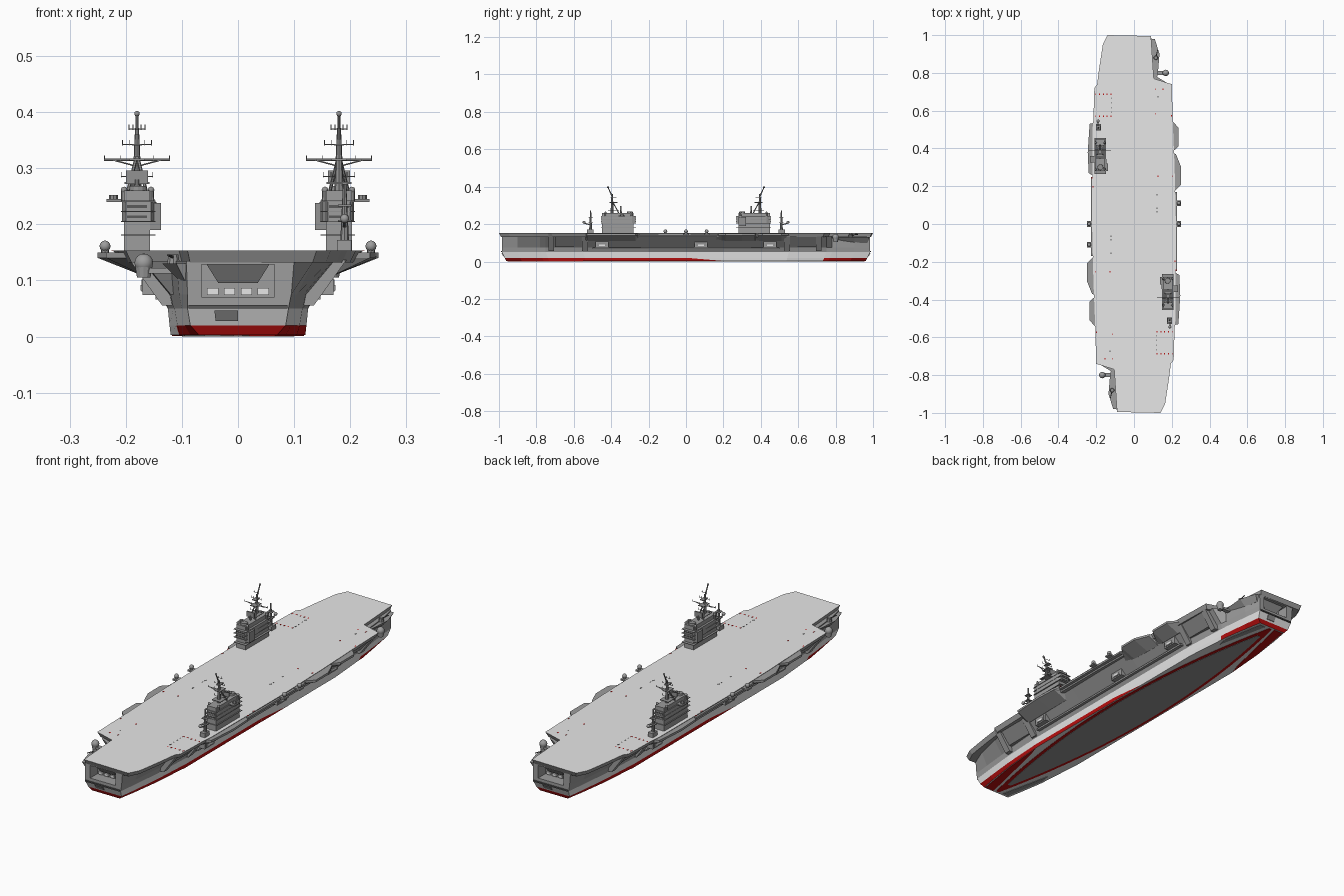
import bpy, bmesh, math
from mathutils import Matrix, Vector

if "Cube" in bpy.data.objects:
    bpy.data.objects.remove(bpy.data.objects["Cube"])


def material(name, r, g, b):
    m = bpy.data.materials.new(name)
    m.use_nodes = True
    m.diffuse_color = (r, g, b, 1)
    m.node_tree.nodes["Principled BSDF"].inputs["Base Color"].default_value = (r, g, b, 1)
    return m


DECK = material("deck_grey", .82, .82, .82)
HULL = material("hull_grey", .34, .34, .34)
PALE = material("pale_grey", .9, .9, .9)
RED = material("bottom_red", .5, .005, .005)
DARK = material("dark_grey", .1, .1, .1)
TOWER = material("tower_grey", .29, .29, .29)


def finish(name, bm, mats, twin=True):
    """Store a mesh; the ship repeats itself when turned half a circle."""
    bmesh.ops.recalc_face_normals(bm, faces=bm.faces)
    mesh = bpy.data.meshes.new(name)
    bm.to_mesh(mesh)
    bm.free()
    for m in mats:
        mesh.materials.append(m)
    ob = bpy.data.objects.new(name, mesh)
    bpy.context.collection.objects.link(ob)
    if twin:
        other = bpy.data.objects.new(name + "_turned", mesh)
        other.rotation_euler.z = math.pi
        bpy.context.collection.objects.link(other)
    return ob


def prism(name, pts, z0, z1, mat, top=None, low=None, twin=True):
    """Extrude a plan outline; low gives a different lower outline."""
    bm = bmesh.new()
    a = [bm.verts.new((x, y, z0)) for x, y in (low or pts)]
    b = [bm.verts.new((x, y, z1)) for x, y in pts]
    n = len(pts)
    bm.faces.new(a)
    bm.faces.new(b).material_index = 1
    for i in range(n):
        bm.faces.new((a[i], a[(i + 1) % n], b[(i + 1) % n], b[i]))
    return finish(name, bm, [mat, top or mat], twin)


def box(name, x0, x1, y0, y1, z0, z1, mat, **kw):
    return prism(name, [(x0, y0), (x1, y0), (x1, y1), (x0, y1)], z0, z1, mat, **kw)


def rod(name, p, q, r0, r1, mat, sides=8):
    p, q = Vector(p), Vector(q)
    bm = bmesh.new()
    turn = (q - p).to_track_quat('Z', 'Y').to_matrix().to_4x4()
    bmesh.ops.create_cone(bm, cap_ends=True, segments=sides, radius1=r0, radius2=r1,
                          depth=(q - p).length, matrix=Matrix.Translation((p + q) / 2) @ turn)
    return finish(name, bm, [mat])


def dome(name, x, y, z, r, mat):
    bm = bmesh.new()
    bmesh.ops.create_uvsphere(bm, u_segments=14, v_segments=8, radius=r,
                              matrix=Matrix.Translation((x, y, z)))
    for f in bm.faces:
        f.smooth = True
    return finish(name, bm, [mat])


# Hull: stations along y, half widths on the left side at five heights
heights = [.003, .02, .05, .075, .135]
stations = [(-.985, .07, .085, .09, .095, .1), (-.9, .085, .095, .1, .105, .135),
            (-.75, .105, .11, .115, .12, .17), (-.55, .12, .122, .125, .135, .19),
            (0, .12, .122, .125, .14, .2), (.2, .12, .122, .125, .14, .2),
            (.55, .12, .122, .125, .135, .19), (.75, .105, .11, .115, .12, .17),
            (.78, .104, .108, .113, .115, .12), (.9, .085, .095, .1, .105, .11),
            (.985, .07, .085, .09, .09, .092)]


def width(y, k):
    for s, t in zip(stations, stations[1:]):
        if y <= t[0]:
            return s[k] + (t[k] - s[k]) * (y - s[0]) / (t[0] - s[0])


bm = bmesh.new()
rings = []
for y in sorted({s * t[0] for t in stations for s in (1, -1)}):
    ends = [y * (.975 + .025 * min(1, z / .05)) for z in heights]
    left = [bm.verts.new((width(y, k + 1), ends[k], z)) for k, z in enumerate(heights)]
    right = [bm.verts.new((-width(-y, k + 1), ends[k], z)) for k, z in enumerate(heights)]
    rings.append(right[::-1] + left)
for a, b in zip(rings, rings[1:]):
    for i in range(len(a)):
        j = (i + 1) % len(a)
        bm.faces.new((a[i], a[j], b[j], b[i]))
for ring in (rings[0], rings[-1]):
    for i in range(4):
        bm.faces.new((ring[i], ring[i + 1], ring[8 - i], ring[9 - i]))
for f in bm.faces:
    c = f.calc_center_median()
    along = c.y if c.x > 0 else -c.y
    if c.z < .004:
        f.material_index = 1
    elif c.z < .019:
        f.material_index = 2 if along < 0 or along > .7 or abs(c.y) > .95 else 1
    elif c.z < .048:
        f.material_index = 1
hull = finish("hull", bm, [HULL, PALE, RED, DARK], twin=False)

# Red waterline tapering away past the middle of the side
bm = bmesh.new()
bm.faces.new([bm.verts.new(v) for v in ((.1205, 0, .003), (.1205, .2, .003), (.1225, 0, .02))])
finish("waterline_taper", bm, [RED])

# Bottom paint: a red lens with a grey middle, and red edge strips at the ends
for name, w, e, z, m in (("bottom_red_band", .106, .95, .0015, RED),
                         ("bottom_grey_middle", .092, .87, 0, TOWER)):
    side = [(w * (1 - abs(t / 10) ** 2) + .008, e * t / 10) for t in range(-10, 11)]
    prism(name, side + [(-x, -y) for x, y in side], z, .004, m, twin=False)
prism("bottom_corner_red", [(.02, -.955), (.066, -.955), (.1, -.74), (.1175, -.55), (.1, -.6)],
      .001, .004, RED)
prism("bottom_corner_grey", [(-.03, -.95), (-.06, -.95), (-.095, -.75), (-.085, -.7)], .001, .004, TOWER)

# Hangar openings in both end walls
for s in (-1, 1):
    cutter = box("opening_cutter", -.065, .065, s * .93, s * 1.05, .07, .128, HULL, twin=False)
    cutter.hide_render = True
    cutter.hide_viewport = True
    cutter.display_type = 'WIRE'
    mod = hull.modifiers.new("opening", 'BOOLEAN')
    mod.operation, mod.object, mod.solver = 'DIFFERENCE', cutter, 'EXACT'
prism("opening_wedge", [(-.06, -.975), (.06, -.975), (.06, -.93), (-.06, -.93)], .095, .135, TOWER,
      low=[(-.035, -.95), (.035, -.95), (.035, -.93), (-.035, -.93)])
for x in (-.045, -.015, .015, .045):
    box("opening_panel", x - .01, x + .01, -.94, -.931, .074, .086, PALE)
box("end_ledge", -.088, .088, -.99, -.975, .05, .056, DARK)
prism("end_shadow_panel", [(-.042, -.987), (0, -.987), (0, -.97), (-.042, -.97)], .028, .046, TOWER,
      low=[(-.04, -.977), (0, -.977), (0, -.97), (-.04, -.97)])

# Flight deck
edge = [(.14, -1), (.165, -.95), (.185, -.82), (.195, -.74), (.21, -.72), (.215, -.55),
        (.22, -.5), (.222, 0), (.215, .3), (.205, .55), (.2, .74), (.105, .77), (.09, .995)]
outline = edge + [(-x, -y) for x, y in edge]
under = [(x * .95, y * .99) for x, y in outline]
prism("flight_deck", outline, .132, .153, HULL, top=DECK, low=under, twin=False)

# Dashed lift marks painted on the deck
for x, y, m in ([(.12 + i * .02, -.692, RED) for i in range(5)] +
                [(.12 + i * .02, -.575, RED) for i in range(5)] +
                [(.118, -.67 + i * .025, DARK) for i in range(4)] +
                [(.12, .06, DARK), (.12, .15, DARK), (.12, .08, DARK), (.125, .67, DARK),
                 (.11, .58, RED), (.11, .71, RED), (.15, .71, RED), (.195, .57, RED),
                 (.22, -.25, RED), (.215, -.2, RED), (.125, .25, RED), (.2, .25, RED)]):
    box("deck_mark", x, x + .005, y, y + .008, .152, .1537, m)

# Side galleries, with tapered sponsons beneath
galleries = {"island_gallery": [(.19, -.54), (.235, -.53), (.245, -.38), (.24, -.27), (.19, -.24)],
             "middle_gallery": [(.19, .15), (.23, .19), (.25, .21), (.25, .3), (.222, .37), (.19, .38)],
             "after_gallery": [(.19, .37), (.235, .41), (.235, .51), (.19, .56)]}
for name, pts in galleries.items():
    prism(name, pts, .14, .15, HULL)
    prism(name + "_sponson", pts, .11, .14, HULL,
          low=[(.165 + (x - .19) * .15, y) for x, y in pts])
for y in (0, .11):
    box("dome_platform", .2, .248, y - .015, y + .015, .143, .15, HULL)
    rod("dome_stand", (.237, y, .148), (.237, y, .158), .007, .007, TOWER)
    dome("small_dome", .237, y, .161, .01, HULL)
box("edge_walkway", .2, .227, -.25, .17, .138, .147, HULL)

# Side walls, openings and shelves
for y in (-.72, -.54, .54, .71):
    prism("side_column", [(.1, y - .015), (.193, y - .015), (.193, y + .015), (.1, y + .015)], .055, .136,
          HULL, low=[(.1, y - .015), (.135, y - .015), (.135, y + .015), (.1, y + .015)])
for y in (-.63, .625):
    prism("lift_opening", [(.15, y - .07), (.188, y - .07), (.188, y + .07), (.15, y + .07)], .078, .134,
          TOWER, low=[(.12, y - .07), (.142, y - .07), (.142, y + .07), (.12, y + .07)])
for y in (-.45, .08, .45):
    box("side_port_frame", .13, .17, y - .035, y + .035, .074, .108, HULL)
    box("side_port", .165, .172, y - .026, y + .026, .08, .102, TOWER)
    box("side_port_boat", .165, .174, y - .016, y + .016, .082, .092, PALE)
box("side_shelf", .12, .147, -.5, .5, .066, .074, HULL)

# Corner platform with its dome beside the end wall
prism("corner_sponson", [(.08, .77), (.125, .78), (.135, .9), (.11, .98), (.08, .98)], .1, .13, HULL,
      low=[(.08, .77), (.1, .8), (.105, .9), (.095, .97), (.08, .97)])
box("corner_arm", .1, .165, .79, .81, .112, .122, HULL)
rod("corner_dome_stand", (.168, .8, .105), (.168, .8, .128), .012, .016, HULL, 12)
dome("corner_dome", .168, .8, .131, .017, HULL)
rod("corner_gun", (.115, .88, .13), (.115, .88, .146), .012, .009, TOWER, 10)
rod("corner_gun_barrel", (.115, .88, .141), (.125, .92, .145), .003, .002, DARK, 6)

# Island tower
box("tower_base", .157, .203, -.45, -.28, .15, .26, HULL)
prism("tower_bridge", [(.15, -.43), (.16, -.452), (.2, -.452), (.207, -.43), (.207, -.29), (.2, -.27),
                       (.155, -.27), (.145, -.29)], .205, .24, HULL)
box("tower_wing", .137, .16, -.32, -.28, .19, .238, TOWER)
for z in (.18, .204, .222, .24):
    box("tower_walkway", .147, .2085, -.454, -.266, z, z + .002, TOWER)
for z in (.211, .229):
    box("bridge_end_windows", .162, .198, -.4535, -.2685, z, z + .005, DARK)
box("outer_platform", .2, .234, -.36, -.325, .24, .245, TOWER)
rod("outer_platform_drum", (.222, -.342, .245), (.222, -.342, .252), .008, .008, TOWER)
rod("tower_funnel", (.178, -.3, .24), (.178, -.3, .268), .018, .015, TOWER, 12)
for x, y in ((.155, -.29), (.203, -.29), (.155, -.43), (.203, -.43)):
    rod("roof_post", (x, y, .24), (x, y, .26), .006, .005, TOWER)
    dome("roof_sensor", x, y, .261, .006, TOWER)

# Main mast with yards and aerials
rod("main_mast", (.18, -.395, .25), (.18, -.395, .36), .009, .004, TOWER)
rod("mast_top", (.18, -.395, .35), (.18, -.418, .398), .004, .002, TOWER)
dome("mast_head", .18, -.417, .397, .005, TOWER)
for s in (-1, 1):
    rod("mast_leg", (.18 + s * .016, -.36, .26), (.18, -.395, .325), .003, .003, TOWER, 6)
    rod("yard_brace", (.18 + s * .045, -.39, .315), (.18, -.395, .303), .0014, .0014, TOWER, 5)
for z, half, r in ((.285, .028, .001), (.315, .058, .0018), (.342, .026, .001), (.37, .014, .001)):
    rod("mast_yard", (.18 - half, -.39, z), (.18 + half, -.39, z), r, r, TOWER, 6)
    for k in (-2, -1, 1, 2):
        x = .18 + half * k / 2
        rod("yard_aerial", (x, -.39, z - .002), (x, -.39, z + .008), .0008, .0008, TOWER, 5)
for z, w in ((.272, .022), (.314, .014), (.34, .009)):
    box("mast_platform", .18 - w, .18 + w, -.395 - w, -.38 + w, z, z + .003, TOWER)
box("radar_panel", .16, .2, -.352, -.346, .272, .296, TOWER)
rod("radar_post", (.18, -.348, .255), (.18, -.348, .28), .005, .004, TOWER)

# Secondary mast standing alone on the deck
box("small_mast_house", .176, .202, -.53, -.495, .15, .172, HULL)
rod("small_mast", (.19, -.51, .165), (.19, -.51, .272), .008, .003, TOWER)
for z in (.205, .232):
    box("small_mast_platform", .178, .202, -.522, -.498, z, z + .003, TOWER)
rod("small_mast_arm", (.19, -.51, .195), (.19, -.543, .205), .003, .003, TOWER, 6)
dome("small_mast_dome", .19, -.545, .21, .008, HULL)
